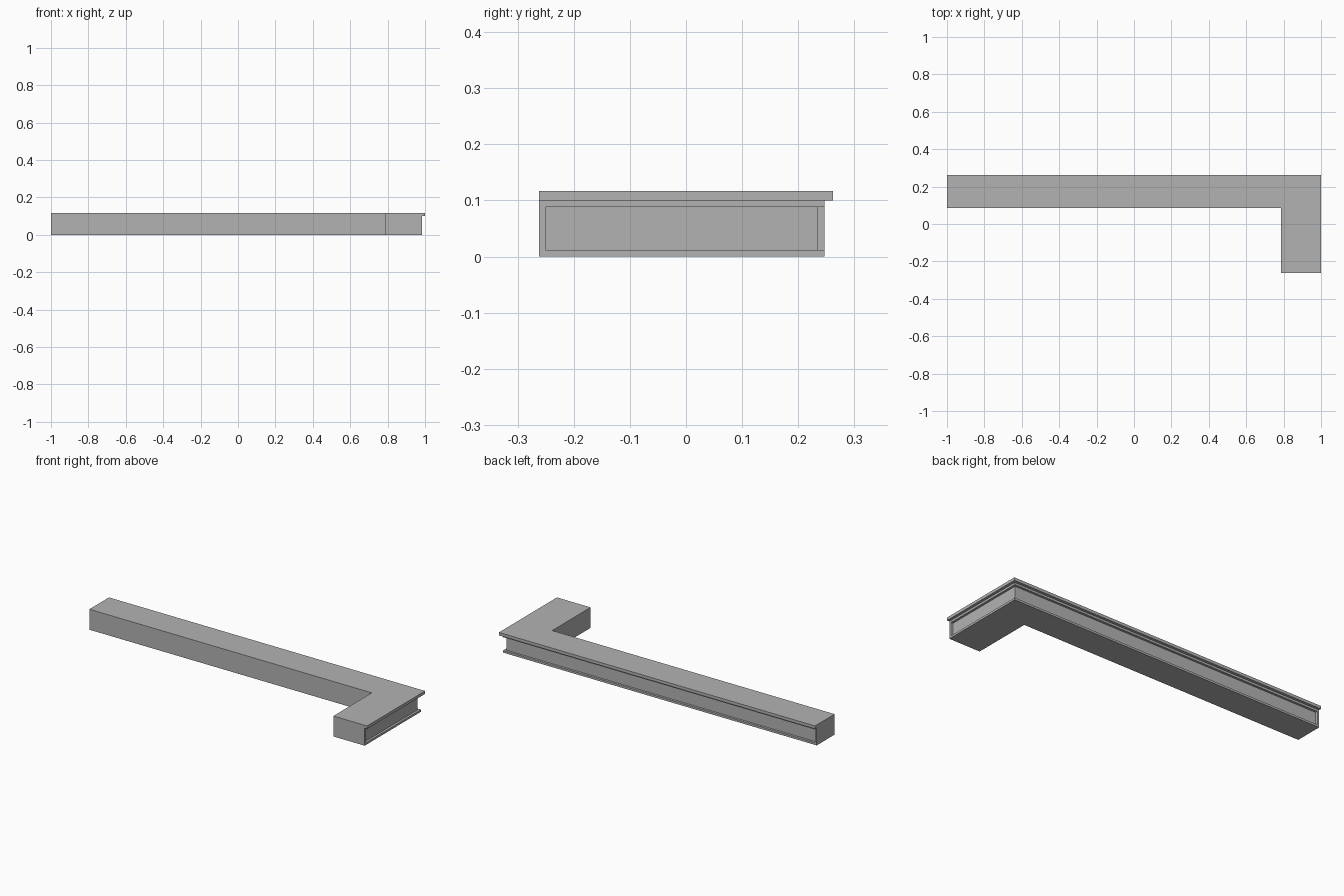
import bpy
import bmesh

cube = bpy.data.objects.get("Cube")
if cube:
    bpy.data.objects.remove(cube, do_unlink=True)

# Outer edges, inner edges and ends of the two arms
OUT_X, OUT_Y = 1.0, 0.262
IN_X, IN_Y = 0.787, 0.085
LIP, RECESS = 0.015, 0.028
HEIGHT, SLAB, RAIL = 0.117, 0.10, 0.012
INNER = None


def profile(recessed):
    """Cross-section as (distance in from the outer edge, height)."""
    back = RECESS if recessed else LIP
    return [(INNER, 0), (LIP, 0), (LIP, RAIL), (back, RAIL),
            (back, SLAB - RAIL), (LIP, SLAB - RAIL), (LIP, SLAB),
            (0, SLAB), (0, HEIGHT), (INNER, HEIGHT)]


def station(recessed, x=None, y=None):
    """Section cut at x on the long arm, at y on the short arm, or at the mitre."""
    ring = []
    for d, z in profile(recessed):
        px = x if x is not None else (IN_X if d is INNER else OUT_X - d)
        py = y if y is not None else (IN_Y if d is INNER else OUT_Y - d)
        ring.append((px, py, z))
    return ring


# Solid end post, recessed run, mitred corner, recessed run, solid end post
stations = [
    station(False, x=-OUT_X),
    station(False, x=-OUT_X + RAIL),
    station(True, x=-OUT_X + RAIL),
    station(True),
    station(True, y=-OUT_Y + RAIL),
    station(False, y=-OUT_Y + RAIL),
    station(False, y=-OUT_Y),
]

bm = bmesh.new()
rings = [[bm.verts.new(p) for p in ring] for ring in stations]
for a, b in zip(rings, rings[1:]):
    for i in range(len(a)):
        j = (i + 1) % len(a)
        bm.faces.new((a[i], a[j], b[j], b[i]))
bm.faces.new(rings[0])
bm.faces.new(rings[-1])
bmesh.ops.remove_doubles(bm, verts=bm.verts, dist=0.0001)
bmesh.ops.recalc_face_normals(bm, faces=bm.faces)
# Merge flat neighbours into clean faces
bmesh.ops.dissolve_limit(bm, angle_limit=0.01, verts=bm.verts, edges=bm.edges)

mesh = bpy.data.meshes.new("corner_counter")
bm.to_mesh(mesh)
bm.free()
counter = bpy.data.objects.new("corner_counter", mesh)
bpy.context.collection.objects.link(counter)

# Plain grey finish
grey = bpy.data.materials.new("plain grey")
grey.use_nodes = True
colour = (0.45, 0.45, 0.45, 1)
grey.diffuse_color = colour
grey.node_tree.nodes["Principled BSDF"].inputs["Base Color"].default_value = colour
mesh.materials.append(grey)
